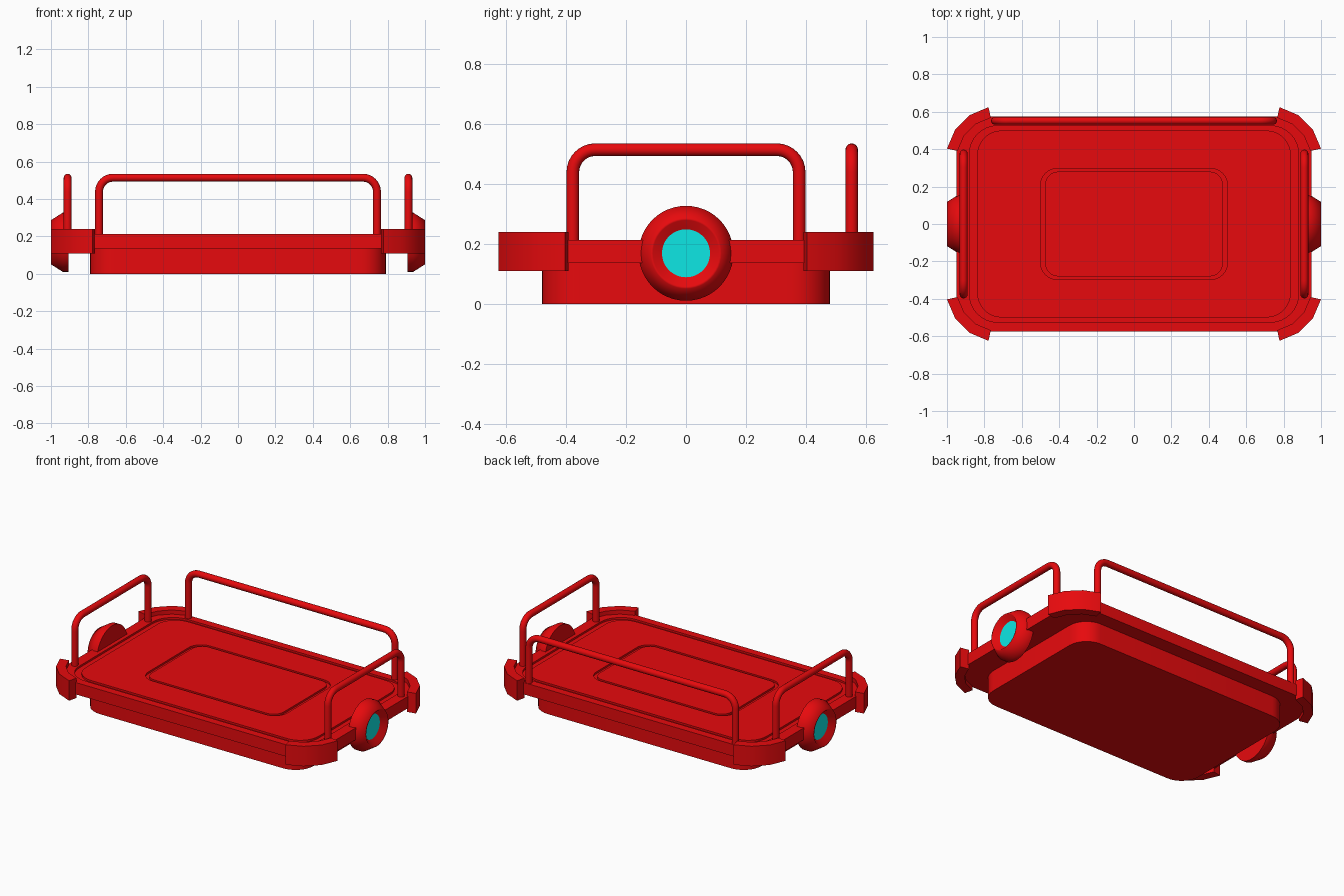
import bpy, bmesh
from math import sin, cos, pi, radians
from mathutils import Vector

if "Cube" in bpy.data.objects:
    bpy.data.objects.remove(bpy.data.objects["Cube"])


def material(name, color):
    m = bpy.data.materials.new(name)
    m.diffuse_color = color
    m.use_nodes = True
    m.node_tree.nodes["Principled BSDF"].inputs["Base Color"].default_value = m.diffuse_color
    return m


RED = material("red_paint", (0.8, 0.003, 0.004, 1))
CYAN = material("cyan_lens", (0.004, 0.8, 0.78, 1))


def finish(name, bm, mat, angle):
    bmesh.ops.recalc_face_normals(bm, faces=bm.faces[:])
    me = bpy.data.meshes.new(name)
    bm.to_mesh(me)
    bm.free()
    me.materials.append(mat)
    ob = bpy.data.objects.new(name, me)
    bpy.context.collection.objects.link(ob)
    bpy.ops.object.select_all(action='DESELECT')
    ob.select_set(True)
    bpy.context.view_layer.objects.active = ob
    bpy.ops.object.shade_smooth_by_angle(angle=radians(angle))
    return ob


def bridge(bm, a, b):
    n = len(a)
    for i in range(n):
        j = (i + 1) % n
        bm.faces.new((a[i], a[j], b[j], b[i]))


def loft(name, rings, mat, angle=35):
    """Closed solid through a list of rings of points."""
    bm = bmesh.new()
    vs = [[bm.verts.new(p) for p in r] for r in rings]
    for a, b in zip(vs, vs[1:]):
        bridge(bm, a, b)
    bm.faces.new(vs[0])
    bm.faces.new(vs[-1])
    return finish(name, bm, mat, angle)


def rounded_rect(hx, hy, r, z, n=8):
    pts = []
    for k, (sx, sy) in enumerate(((1, 1), (-1, 1), (-1, -1), (1, -1))):
        for i in range(n + 1):
            a = (k + i / n) * pi / 2
            pts.append((sx * (hx - r) + r * cos(a), sy * (hy - r) + r * sin(a), z))
    return pts


# Lower body
loft("lower_body", [rounded_rect(0.79, 0.48, 0.13, z) for z in (0, 0.14)], RED)

# Deck with two shallow rounded grooves
TOP, LOW = 0.213, 0.201
loft("deck", [rounded_rect(*p) for p in (
    (0.95, 0.575, 0.18, 0.136), (0.95, 0.575, 0.18, TOP),
    (0.88, 0.525, 0.15, TOP), (0.88, 0.525, 0.15, LOW),
    (0.838, 0.50, 0.13, LOW), (0.838, 0.50, 0.13, TOP),
    (0.50, 0.297, 0.09, TOP), (0.50, 0.297, 0.09, LOW),
    (0.475, 0.28, 0.07, LOW), (0.475, 0.28, 0.07, TOP))], RED)

# Corner bumpers: faceted arcs with four-sided section
for sx, xn in ((1, "right"), (-1, "left")):
    for sy, yn in ((1, "back"), (-1, "front")):
        rings = []
        for i in range(4):
            a = radians(12 + 22 * i)
            rings.append([(sx * (0.718 + r * cos(a)), sy * (0.343 + r * sin(a)), z)
                          for r, z in ((0.23, 0.11), (0.288, 0.11), (0.288, 0.24), (0.23, 0.24))])
        loft(f"corner_bumper_{yn}_{xn}", rings, RED)


# Guard rails: bent tubes
def rail(name, half, along, offset, radius=0.021, bend=0.075, top=0.514, n=8):
    path = [(-half, 0.19)]
    path += [(-half + bend - bend * cos(t), top - bend + bend * sin(t))
             for t in (pi / 2 * i / n for i in range(n + 1))]
    path += [(-u, z) for u, z in reversed(path)]
    side = along.cross(Vector((0, 0, 1)))
    rings = []
    for i, (u, z) in enumerate(path):
        p, q = path[max(i - 1, 0)], path[min(i + 1, len(path) - 1)]
        tan = (along * (q[0] - p[0]) + Vector((0, 0, q[1] - p[1]))).normalized()
        up = side.cross(tan)
        c = offset + along * u + Vector((0, 0, z))
        rings.append([c + radius * (side * cos(a) + up * sin(a))
                      for a in (2 * pi * k / 16 for k in range(16))])
    loft(name, rings, RED)


rail("back_rail", 0.743, Vector((1, 0, 0)), Vector((0, 0.552, 0)))
for s, n in ((1, "right"), (-1, "left")):
    rail(f"{n}_rail", 0.377, Vector((0, 1, 0)), Vector((s * 0.911, 0, 0)))


# Side lamps: turned housing with a recessed lens
def turned(name, profile, s, mat, angle, n=48):
    loft(name, [[(s * x, r * cos(2 * pi * k / n), 0.169 + r * sin(2 * pi * k / n))
                 for k in range(n)] for x, r in profile], mat, angle)


for s, n in ((1, "right"), (-1, "left")):
    turned(f"{n}_lamp_housing", ((0.905, 0.158), (0.937, 0.158), (1.0, 0.118),
                                 (1.0, 0.11), (0.962, 0.08)), s, RED, 65)
    turned(f"{n}_lamp_lens", ((0.95, 0.08), (0.965, 0.08)), s, CYAN, 35)
